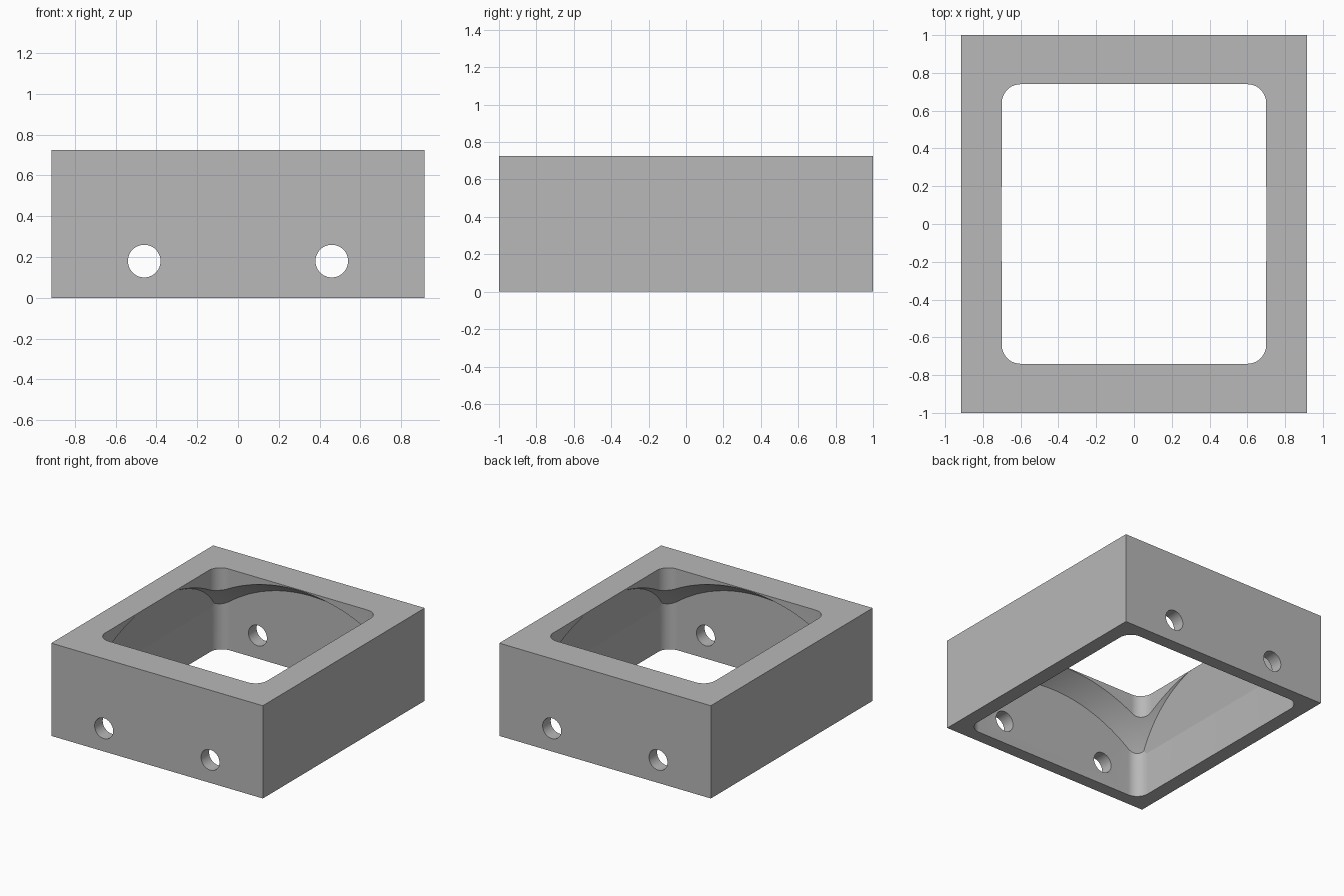
import bpy, bmesh, math
from mathutils import Matrix

old = bpy.data.objects.get("Cube")
if old:
    bpy.data.objects.remove(old, do_unlink=True)

HEIGHT = 0.725
grey = bpy.data.materials.new("plain_grey")
grey.use_nodes = True
grey.diffuse_color = (0.48, 0.48, 0.48, 1)
grey.node_tree.nodes["Principled BSDF"].inputs["Base Color"].default_value = grey.diffuse_color


def make(name, bm):
    bmesh.ops.recalc_face_normals(bm, faces=bm.faces)
    mesh = bpy.data.meshes.new(name)
    bm.to_mesh(mesh)
    bm.free()
    ob = bpy.data.objects.new(name, mesh)
    mesh.materials.append(grey)
    bpy.context.collection.objects.link(ob)
    return ob


def extrude(name, points, offset):
    """Solid from a closed outline pushed along an offset."""
    bm = bmesh.new()
    face = bm.faces.new([bm.verts.new(p) for p in points])
    new = bmesh.ops.extrude_face_region(bm, geom=[face])["geom"]
    verts = [v for v in new if isinstance(v, bmesh.types.BMVert)]
    bmesh.ops.translate(bm, verts=verts, vec=offset)
    return make(name, bm)


def rounded_prism(name, hx, hy, r, z0, z1, steps=12):
    pts = []
    for q, (sx, sy) in enumerate([(1, 1), (-1, 1), (-1, -1), (1, -1)]):
        for i in range(steps + 1):
            a = math.pi / 2 * (q + i / steps)
            pts.append((sx * (hx - r) + r * math.cos(a), sy * (hy - r) + r * math.sin(a), z0))
    return extrude(name, pts, (0, 0, z1 - z0))


def combine(ob, tool, operation):
    """Apply a boolean and discard the tool."""
    tool.hide_render = True
    mod = ob.modifiers.new("cut", 'BOOLEAN')
    mod.operation, mod.solver, mod.object = operation, 'EXACT', tool
    deps = bpy.context.evaluated_depsgraph_get()
    mesh = bpy.data.meshes.new_from_object(ob.evaluated_get(deps))
    ob.modifiers.clear()
    ob.data = mesh
    bpy.data.objects.remove(tool, do_unlink=True)


# Outer block
bm = bmesh.new()
bmesh.ops.create_cube(bm, size=1, matrix=Matrix.Translation((0, 0, HEIGHT / 2))
                      @ Matrix.Diagonal((1.83, 2, HEIGHT, 1)))
frame = make("block_frame", bm)

# Wide lower cavity: rounded pocket, tapered sides, domed ceiling
cavity = rounded_prism("lower_cavity", 0.8, 0.9, 0.1, -0.1, 0.9)
slope = 0.1 / (HEIGHT - 0.34)
half = [(0.8, 0.34), (0.8 - slope * 0.46, 0.8)]
outline = [(-0.8, -0.2), (0.8, -0.2)] + half + [(-x, z) for x, z in reversed(half)]
# Taper sides stand a hair outside the pocket below the slope
outline = [(x * 1.0005, z) for x, z in outline]
combine(cavity, extrude("taper", [(x, -1.2, z) for x, z in outline], (0, 2.4, 0)), 'INTERSECT')

bm = bmesh.new()
bmesh.ops.create_uvsphere(bm, u_segments=128, v_segments=64, radius=1.49,
                          matrix=Matrix.Translation((0, 0, -0.575)))
combine(cavity, make("dome", bm), 'INTERSECT')
combine(frame, cavity, 'DIFFERENCE')

# Upper opening
combine(frame, rounded_prism("top_opening", 0.7, 0.74, 0.1, -0.2, 1.0), 'DIFFERENCE')

# Bolt holes through the front and back walls
for x in (-0.46, 0.46):
    bm = bmesh.new()
    bmesh.ops.create_cone(bm, cap_ends=True, segments=48, radius1=0.08, radius2=0.08, depth=3,
                          matrix=Matrix.Translation((x, 0, 0.18)) @ Matrix.Rotation(math.pi / 2, 4, 'X'))
    combine(frame, make("bolt_hole", bm), 'DIFFERENCE')

# Smooth the fillets and dome, keep the hard edges
bpy.ops.object.select_all(action='DESELECT')
frame.select_set(True)
bpy.context.view_layer.objects.active = frame
bpy.ops.object.shade_smooth_by_angle(angle=math.radians(12))
